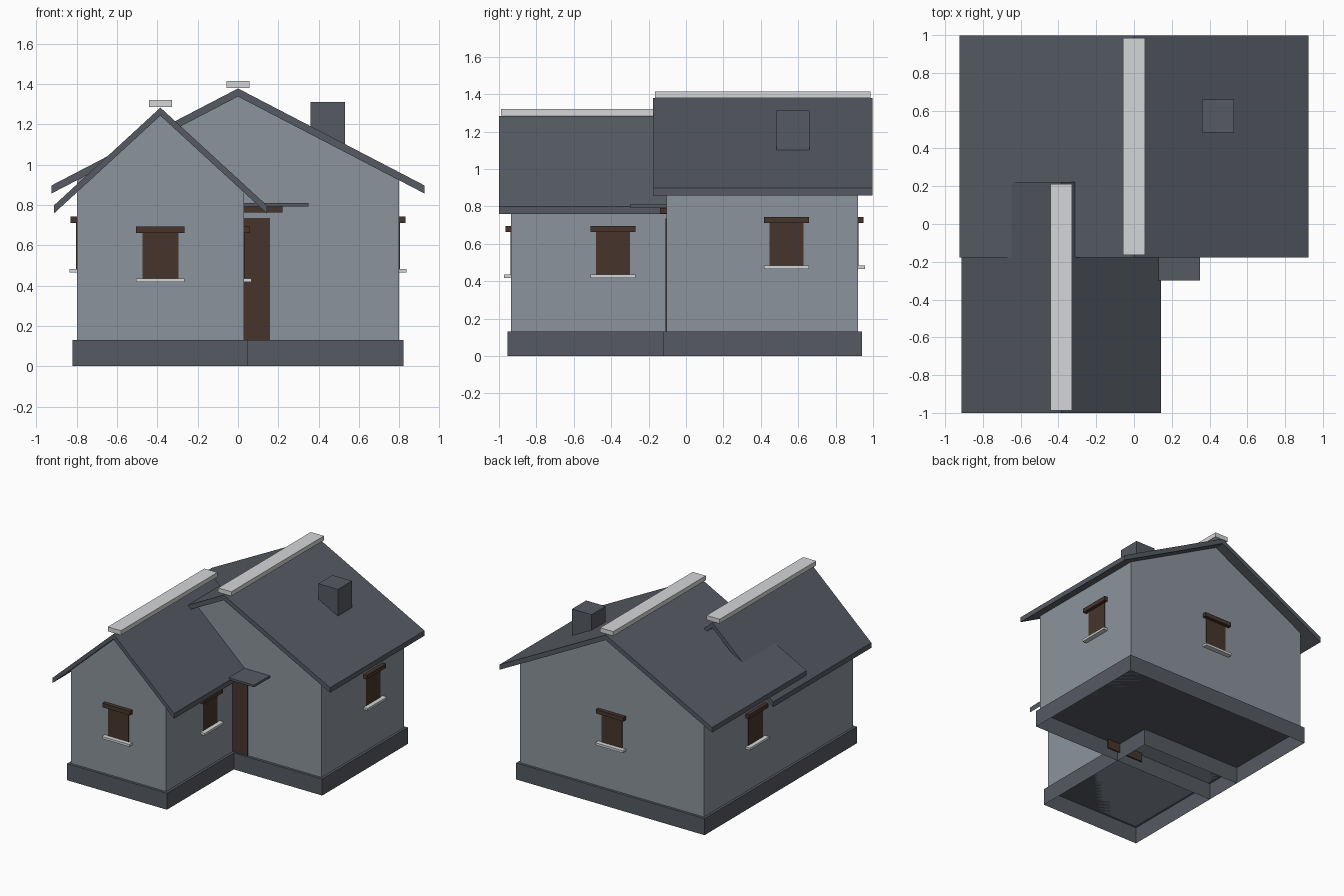
import bpy, bmesh
from mathutils import Matrix, Vector
from math import radians

if "Cube" in bpy.data.objects:
    bpy.data.objects.remove(bpy.data.objects["Cube"], do_unlink=True)


def material(name, rgb):
    mat = bpy.data.materials.new(name)
    mat.use_nodes = True
    mat.diffuse_color = (*rgb, 1)
    mat.node_tree.nodes["Principled BSDF"].inputs["Base Color"].default_value = (*rgb, 1)
    return mat


RENDER = material("grey render", (0.26, 0.295, 0.335))
SLATE = material("dark slate", (0.092, 0.104, 0.123))
WOOD = material("brown wood", (0.062, 0.036, 0.025))
STONE = material("pale stone", (0.66, 0.67, 0.68))


def finish(name, bm, mat):
    bmesh.ops.recalc_face_normals(bm, faces=bm.faces)
    mesh = bpy.data.meshes.new(name)
    bm.to_mesh(mesh)
    bm.free()
    mesh.materials.append(mat)
    obj = bpy.data.objects.new(name, mesh)
    bpy.context.collection.objects.link(obj)
    return obj


def box(name, xs, ys, zs, mat, open_bottom=False):
    bm = bmesh.new()
    bmesh.ops.create_cube(bm, size=1)
    for v in bm.verts:
        v.co = [r[0] if c < 0 else r[1] for c, r in zip(v.co, (xs, ys, zs))]
    obj = finish(name, bm, mat)
    if open_bottom:
        bm = bmesh.new()
        bm.from_mesh(obj.data)
        low = [f for f in bm.faces if f.normal.z < -0.9]
        bmesh.ops.delete(bm, geom=low, context="FACES_ONLY")
        bm.to_mesh(obj.data)
        bm.free()
    return obj


def prism(name, profile, ys, mat):
    """Extrude an xz profile along y."""
    bm = bmesh.new()
    face = bm.faces.new([bm.verts.new((x, ys[0], z)) for x, z in profile])
    ext = bmesh.ops.extrude_face_region(bm, geom=[face])
    moved = [g for g in ext["geom"] if isinstance(g, bmesh.types.BMVert)]
    bmesh.ops.translate(bm, verts=moved, vec=(0, ys[1] - ys[0], 0))
    return finish(name, bm, mat)


def building(name, cx, half, wall_y, roof_y, cap_y, eave_half, eave_z, ridge_z):
    """Plinth, gabled walls, roof and ridge cap of one block."""
    thick, lip, floor = 0.04, 0.02, 0.13
    slope = (ridge_z - eave_z) / eave_half
    apex = ridge_z - thick
    top = apex - slope * half
    box(name + "_plinth", (cx - half - lip, cx + half + lip),
        (wall_y[0] - lip, wall_y[1] + lip), (0, floor), SLATE, open_bottom=True)
    prism(name + "_walls", [(cx - half, floor), (cx + half, floor), (cx + half, top),
                            (cx, apex), (cx - half, top)], wall_y, RENDER)
    l, r = cx - eave_half, cx + eave_half
    prism(name + "_roof", [(l, eave_z - thick), (cx, apex), (r, eave_z - thick),
                           (r, eave_z), (cx, ridge_z), (l, eave_z)], roof_y, SLATE)
    box(name + "_ridge_cap", (cx - 0.057, cx + 0.057), cap_y,
        (ridge_z + 0.002, ridge_z + 0.037), STONE)


def window(name, location, angle):
    """Pane, lintel and sill facing -y, then turned about z."""
    turn = Matrix.Translation(Vector(location)) @ Matrix.Rotation(radians(angle), 4, "Z")
    parts = [
        box(name + "_pane", (-0.09, 0.09), (-0.003, 0.003), (0, 0.235), WOOD),
        box(name + "_lintel", (-0.12, 0.12), (-0.03, 0.003), (0.23, 0.262), WOOD),
        box(name + "_sill", (-0.12, 0.12), (-0.037, 0.003), (-0.015, 0.003), STONE),
    ]
    for part in parts:
        part.data.transform(turn)


# Main block and front wing
building("main", 0, 0.8, (-0.104, 0.92), (-0.177, 0.998), (-0.165, 0.986),
         0.925, 0.897, 1.378)
building("wing", -0.385, 0.415, (-0.935, 0.16), (-1.0, 0.223), (-0.988, 0.213),
         0.528, 0.798, 1.283)

# Windows
window("wing_front_window", (-0.385, -0.935, 0.432), 0)
window("wing_side_window", (0.03, -0.39, 0.432), 90)
window("main_left_window", (0.8, 0.537, 0.48), 90)
window("main_right_window", (-0.8, 0.28, 0.48), -90)
window("main_back_window", (0, 0.92, 0.48), 180)

# Entrance, partly behind the wing
box("front_door", (-0.16, 0.16), (-0.109, -0.1), (0.06, 0.735), WOOD)
box("door_lintel", (-0.22, 0.22), (-0.14, -0.1), (0.762, 0.792), WOOD)
box("door_canopy", (-0.35, 0.35), (-0.3, -0.1), (0.793, 0.81), SLATE)

# Chimney
box("chimney", (0.36, 0.53), (0.485, 0.66), (1.0, 1.312), SLATE)
